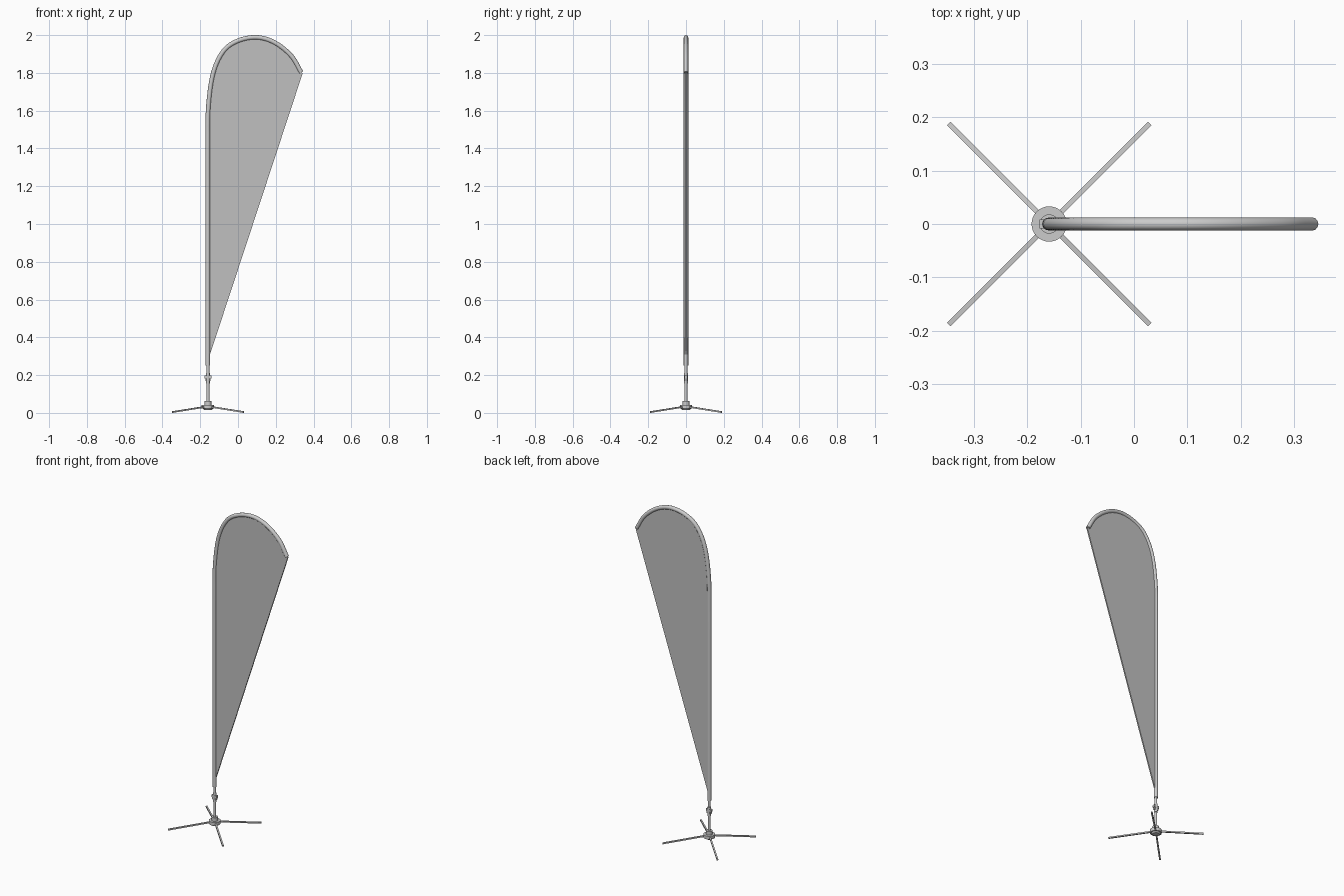
import bpy, bmesh, math
from mathutils import Vector

cube = bpy.data.objects.get("Cube")
if cube:
    bpy.data.objects.remove(cube)

POLE_X = -0.159


def material(name, value):
    m = bpy.data.materials.new(name)
    m.use_nodes = True
    colour = (value, value, value, 1)
    m.diffuse_color = colour
    m.node_tree.nodes["Principled BSDF"].inputs["Base Color"].default_value = colour
    return m


light_grey = material("light grey", 0.6)
cloth_grey = material("cloth grey", 0.53)


def add_object(name, mesh, mat, smooth=False):
    ob = bpy.data.objects.new(name, mesh)
    bpy.context.collection.objects.link(ob)
    mesh.materials.clear()
    mesh.materials.append(mat)
    if smooth:
        bpy.ops.object.select_all(action="DESELECT")
        ob.select_set(True)
        bpy.context.view_layer.objects.active = ob
        bpy.ops.object.shade_smooth_by_angle(angle=math.radians(40))
    return ob


def cylinder(name, radius, bottom, top, radius_top=None):
    bm = bmesh.new()
    bmesh.ops.create_cone(bm, cap_ends=True, segments=32, radius1=radius,
                          radius2=radius_top or radius, depth=top - bottom)
    bmesh.ops.translate(bm, verts=bm.verts, vec=(POLE_X, 0, (top + bottom) / 2))
    mesh = bpy.data.meshes.new(name)
    bm.to_mesh(mesh)
    bm.free()
    return add_object(name, mesh, light_grey, True)


def box(name, size, centre, rotation=None):
    bm = bmesh.new()
    bmesh.ops.create_cube(bm, size=1)
    bmesh.ops.scale(bm, verts=bm.verts, vec=size)
    if rotation:
        bmesh.ops.rotate(bm, verts=bm.verts, matrix=rotation)
    bmesh.ops.translate(bm, verts=bm.verts, vec=centre)
    mesh = bpy.data.meshes.new(name)
    bm.to_mesh(mesh)
    bm.free()
    return add_object(name, mesh, light_grey)


def smooth_path(points, steps=6):
    """Catmull-Rom samples through the points."""
    p = [Vector(q) for q in points]
    p = [2 * p[0] - p[1]] + p + [2 * p[-1] - p[-2]]
    out = []
    for a, b, c, d in zip(p, p[1:], p[2:], p[3:]):
        for i in range(steps):
            t = i / steps
            out.append(0.5 * (2 * b + (c - a) * t + (2 * a - 5 * b + 4 * c - d) * t * t
                              + (3 * b - a - 3 * c + d) * t ** 3))
    return out + [p[-2]]


# Bent line of the flag's pole pocket
arch = smooth_path([(-0.16, 1.2), (-0.16, 1.42), (-0.157, 1.62), (-0.131, 1.8),
                    (-0.077, 1.915), (0, 1.97), (0.1, 1.988), (0.195, 1.96),
                    (0.282, 1.89), (0.335, 1.802)])

# Sleeve: round tube swept along the bent line
curve = bpy.data.curves.new("sleeve_path", "CURVE")
curve.dimensions = "3D"
curve.bevel_depth = 0.012
curve.bevel_resolution = 4
curve.use_fill_caps = True
line = [Vector((-0.16, 0.25))] + arch
spline = curve.splines.new("POLY")
spline.points.add(len(line) - 1)
for point, co in zip(spline.points, line):
    point.co = (co.x, 0, co.y, 1)
helper = bpy.data.objects.new("sleeve_path", curve)
bpy.context.collection.objects.link(helper)
bpy.context.view_layer.update()
graph = bpy.context.evaluated_depsgraph_get()
sleeve_mesh = bpy.data.meshes.new_from_object(helper.evaluated_get(graph))
bpy.data.objects.remove(helper)
add_object("sleeve", sleeve_mesh, light_grey, True)

# Cloth: thin panel between the sleeve and the slanted free edge
outline = [Vector((-0.16, 0.3)), *arch, Vector((0.343, 1.8)), Vector((-0.148, 0.31))]
mesh = bpy.data.meshes.new("cloth")
mesh.from_pydata([(v.x, 0, v.y) for v in outline], [], [range(len(outline))])
cloth = add_object("cloth", mesh, cloth_grey)
solid = cloth.modifiers.new("thickness", "SOLIDIFY")
solid.thickness = 0.008
solid.offset = 0

# Pole, collars and hub
cylinder("pole", 0.0075, 0.03, 0.3)
cylinder("pole_ferrule", 0.0095, 0.155, 0.21)
cylinder("hub_plate", 0.033, 0.022, 0.042)
cylinder("hub_foot", 0.02, 0.014, 0.022, 0.026)
cylinder("hub_collar", 0.018, 0.042, 0.064)

# Clip that tensions the cloth
box("clip_band", (0.036, 0.016, 0.014), (POLE_X, 0, 0.19))
box("clip_lug", (0.028, 0.012, 0.014), (POLE_X, 0, 0.177))

# Four sloping legs
for name, sx, sy in (("front_left_leg", 1, -1), ("front_right_leg", -1, -1),
                     ("back_left_leg", 1, 1), ("back_right_leg", -1, 1)):
    inner = Vector((POLE_X + sx * 0.015, sy * 0.015, 0.032))
    outer = Vector((POLE_X + sx * 0.188, sy * 0.188, 0.0045))
    span = outer - inner
    turn = span.to_track_quat("X", "Z").to_matrix()
    box(name, (span.length, 0.009, 0.008), (inner + outer) / 2, turn)
